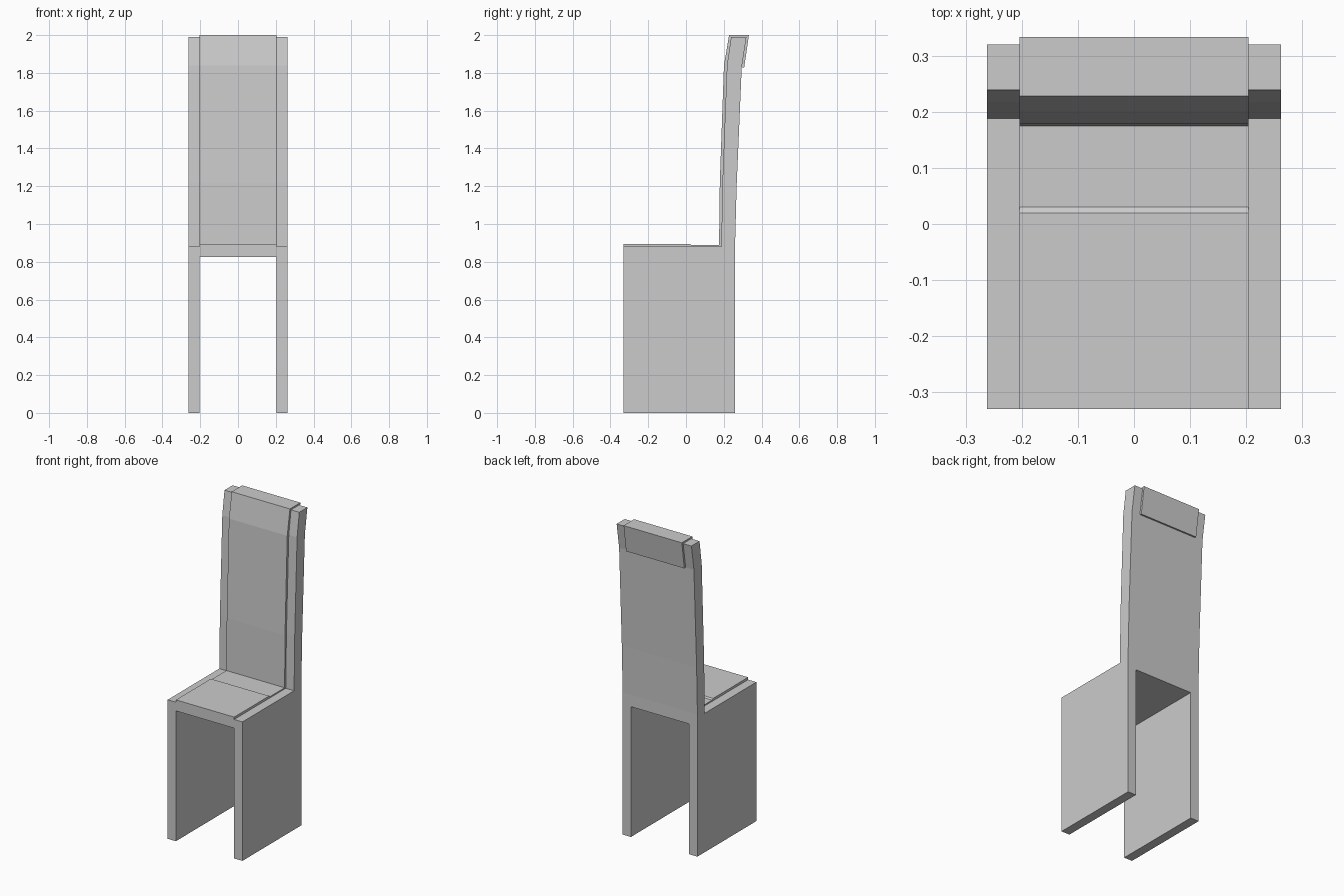
import bpy
import bmesh

if "Cube" in bpy.data.objects:
    bpy.data.objects.remove(bpy.data.objects["Cube"])


def extrude_profile(name, profile, half_width):
    """Solid made from a closed (y, z) side profile, centred on x = 0."""
    bm = bmesh.new()
    face = bm.faces.new([bm.verts.new((-half_width, y, z)) for y, z in profile])
    ext = bmesh.ops.extrude_face_region(bm, geom=[face])
    verts = [v for v in ext["geom"] if isinstance(v, bmesh.types.BMVert)]
    bmesh.ops.translate(bm, verts=verts, vec=(2 * half_width, 0, 0))
    bmesh.ops.recalc_face_normals(bm, faces=bm.faces[:])
    mesh = bpy.data.meshes.new(name)
    bm.to_mesh(mesh)
    bm.free()
    obj = bpy.data.objects.new(name, mesh)
    bpy.context.collection.objects.link(obj)
    return obj


HALF_WIDTH = 0.262
INNER = 0.204
FRONT = -0.33

# Shared curves of the leaning backrest, bottom to top
rest_front = [(0.187, 0.88), (0.193, 1.22), (0.217, 1.84), (0.239, 1.99)]
rest_back = [(0.26, 0.9), (0.268, 1.2), (0.295, 1.83), (0.32, 1.99)]

# Chair frame: side panels, seat slab and backrest in one silhouette
frame = extrude_profile(
    "chair_frame",
    [(FRONT, 0), (FRONT, 0.88)] + rest_front + rest_back[::-1] + [(0.26, 0)],
    HALF_WIDTH)

# Open space below the seat, front to back
cutter = extrude_profile(
    "leg_space_cutter",
    [(-0.6, -0.2), (-0.6, 0.825), (0.6, 0.825), (0.6, -0.2)], INNER)
cutter.hide_render = True
cut = frame.modifiers.new("leg_space", 'BOOLEAN')
cut.operation = 'DIFFERENCE'
cut.solver = 'EXACT'
cut.object = cutter
bpy.context.view_layer.objects.active = frame
bpy.ops.object.modifier_apply(modifier=cut.name)
bpy.data.objects.remove(cutter)

# Upholstery: seat pad running up the backrest and folding over the top
outer = [(FRONT, 0.895), (0.02, 0.895), (0.03, 0.888), (0.175, 0.888),
         (0.179, 1.22), (0.201, 1.84), (0.228, 2.0),
         (0.333, 2.0), (0.308, 1.828)]
inner = [(0.295, 1.83), (0.32, 1.99)] + rest_front[::-1] + [(FRONT, 0.88)]
extrude_profile("upholstery_cover", outer + inner, INNER)
